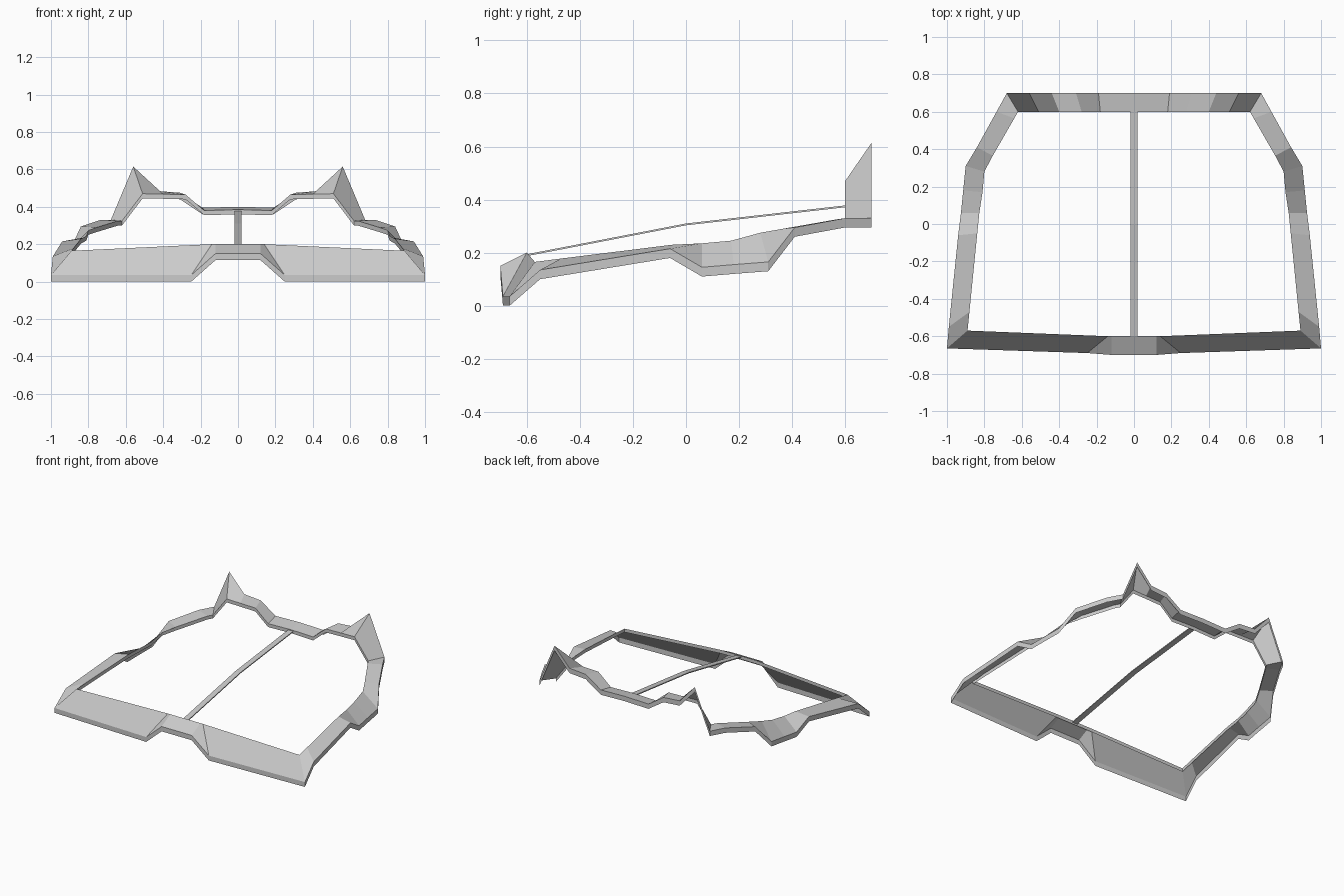
import bpy, bmesh

if "Cube" in bpy.data.objects:
    bpy.data.objects.remove(bpy.data.objects["Cube"])

# Stations along the right half, front centre to rear centre: (outer edge, inner edge)
STATIONS = [
    # front strip
    ((0, -.70, .15), (0, -.60, .20)),
    ((.12, -.70, .15), (.12, -.60, .20)),
    ((.25, -.69, .035), (.14, -.60, .20)),
    ((1.0, -.665, .035), (.89, -.57, .165)),
    # side strip
    ((.99, -.55, .135), (.88, -.47, .178)),
    ((.94, -.06, .215), (.838, -.05, .23)),
    ((.925, .06, .145), (.827, .06, .235)),
    ((.913, .18, .155), (.81, .17, .245)),
    ((.90, .31, .165), (.80, .28, .275)),
    ((.84, .41, .295), (.755, .365, .29)),
    ((.735, .60, .33), (.64, .565, .325)),
    ((.68, .70, .33), (.62, .60, .325)),
    # rear strip with raised corner peak
    ((.56, .70, .615), (.51, .60, .47)),
    ((.44, .70, .485), (.40, .60, .468)),
    ((.31, .70, .475), (.28, .60, .465)),
    ((.19, .70, .395), (.18, .60, .38)),
    ((0, .70, .40), (0, .60, .385)),
]
OUTER_DROP, INNER_DROP = .035, .025


def lower(p, d):
    return (p[0], p[1], p[2] - d)


def loft(name, sections, closed=False):
    """Skin a list of equal-length cross-sections and mirror across x."""
    bm = bmesh.new()
    rows = [[bm.verts.new(p) for p in s] for s in sections]
    n = len(rows[0])
    for a, b in zip(rows, rows[1:]):
        for i in range(n if closed else n - 1):
            j = (i + 1) % n
            bm.faces.new((a[i], b[i], b[j], a[j]))
    if closed:
        bm.faces.new(rows[0])
        bm.faces.new(rows[-1])
        bmesh.ops.recalc_face_normals(bm, faces=bm.faces)
    mesh = bpy.data.meshes.new(name)
    bm.to_mesh(mesh)
    bm.free()
    obj = bpy.data.objects.new(name, mesh)
    bpy.context.collection.objects.link(obj)
    return obj


# Perimeter frame: sloped top with a short lip down each edge
frame = loft("perimeter_frame", [
    (lower(o, OUTER_DROP), o, i, lower(i, INNER_DROP)) for o, i in STATIONS])
mirror = frame.modifiers.new("mirror", 'MIRROR')
mirror.use_clip = True

# Thin centre spine bent over the middle
W, T = .02, .007
loft("centre_spine", [
    [(-W, y, z), (W, y, z), (W, y, z - T), (-W, y, z - T)]
    for y, z in ((-.6, .194), (0, .31), (.6, .378))], closed=True)
